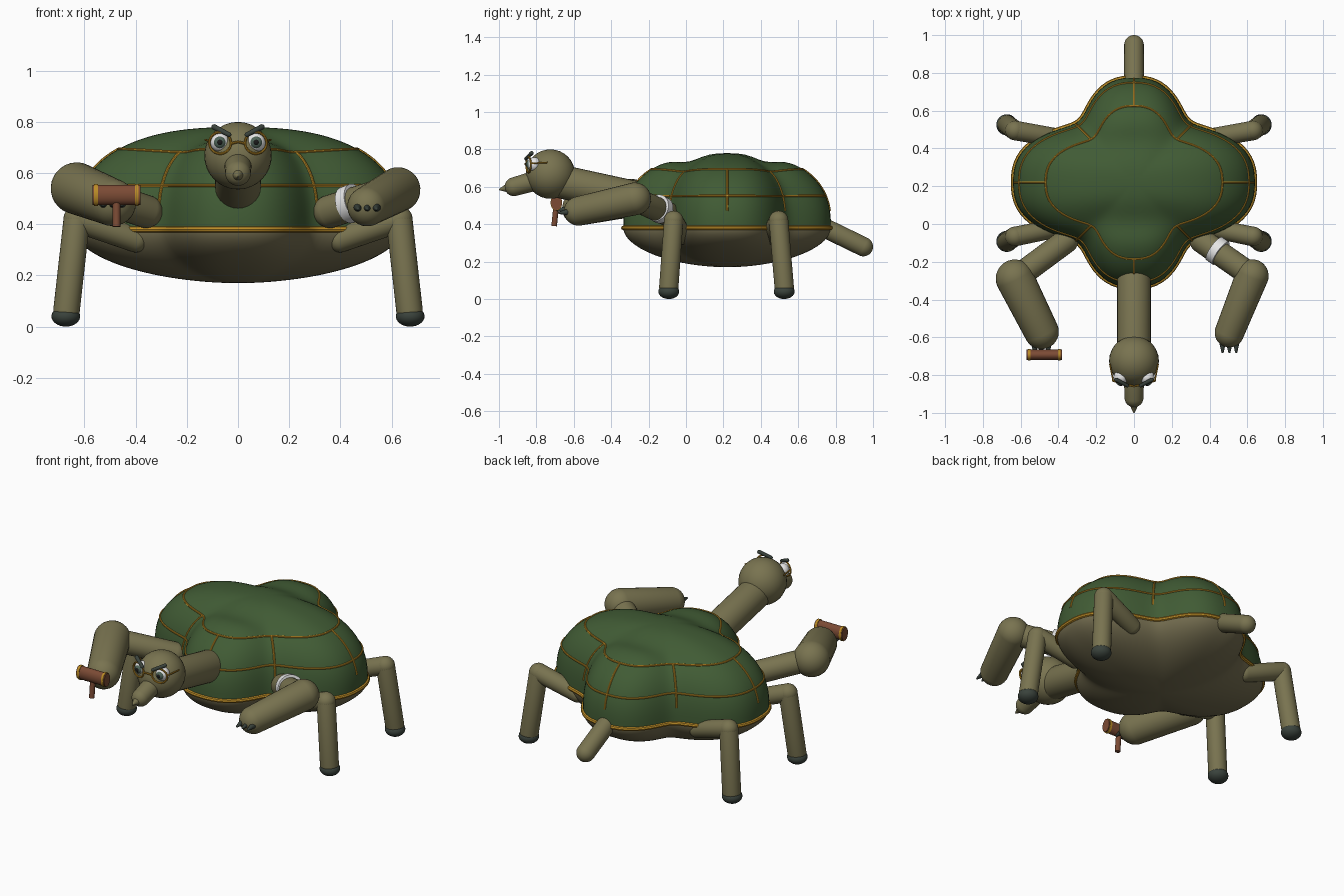
import bpy, bmesh
from math import sin, cos, pi
from mathutils import Vector, Matrix

if "Cube" in bpy.data.objects:
    bpy.data.objects.remove(bpy.data.objects["Cube"])


def material(name, color):
    m = bpy.data.materials.new(name)
    m.use_nodes = True
    m.diffuse_color = (*color, 1)
    m.node_tree.nodes["Principled BSDF"].inputs["Base Color"].default_value = (*color, 1)
    return m


GREEN = material("shell green", (0.052, 0.105, 0.035))
SKIN = material("olive skin", (0.19, 0.172, 0.08))
BELLY = material("belly tan", (0.165, 0.145, 0.075))
GOLD = material("gold", (0.5, 0.26, 0.02))
DARK = material("dark claw", (0.042, 0.055, 0.045))
BROWN = material("red brown", (0.2, 0.07, 0.035))
WHITE = material("white", (0.8, 0.8, 0.8))
IRIS = material("grey green iris", (0.08, 0.13, 0.1))
BLACK = material("black", (0.01, 0.01, 0.01))


def finish(name, bm, mat):
    mesh = bpy.data.meshes.new(name)
    bmesh.ops.recalc_face_normals(bm, faces=bm.faces[:])
    bm.to_mesh(mesh)
    bm.free()
    return add(name, mesh, mat)


def add(name, mesh, mat):
    mesh.materials.clear()
    mesh.materials.append(mat)
    obj = bpy.data.objects.new(name, mesh)
    bpy.context.collection.objects.link(obj)
    bpy.ops.object.select_all(action="DESELECT")
    obj.select_set(True)
    bpy.context.view_layer.objects.active = obj
    bpy.ops.object.shade_smooth_by_angle(angle=0.7)
    return obj


def limb(name, a, b, ra, rb, mat):
    """Round-ended limb from a to b."""
    a, b = Vector(a), Vector(b)
    turn = (b - a).to_track_quat("Z", "Y")
    bm = bmesh.new()
    bmesh.ops.create_uvsphere(bm, u_segments=28, v_segments=17, radius=1)
    for v in bm.verts:
        end, r = (b, rb) if v.co.z > 0 else (a, ra)
        v.co = end + turn @ (v.co * r)
    return finish(name, bm, mat)


def ball(name, center, size, mat):
    bm = bmesh.new()
    bmesh.ops.create_uvsphere(bm, u_segments=28, v_segments=16, radius=1)
    bmesh.ops.scale(bm, vec=size, verts=bm.verts)
    bmesh.ops.translate(bm, vec=center, verts=bm.verts)
    return finish(name, bm, mat)


def cone(name, a, b, ra, rb, mat, squash=1):
    """Flat-ended cylinder or cone from a to b."""
    a, b = Vector(a), Vector(b)
    bm = bmesh.new()
    bmesh.ops.create_cone(bm, cap_ends=True, segments=28, radius1=ra, radius2=rb,
                          depth=(b - a).length)
    turn = (b - a).to_track_quat("Z", "Y").to_matrix().to_4x4()
    bmesh.ops.transform(bm, matrix=Matrix.Translation((a + b) / 2) @ turn, verts=bm.verts)
    mid = (a + b) / 2
    for v in bm.verts:
        v.co.y = mid.y + (v.co.y - mid.y) * squash
    return finish(name, bm, mat)


def tube(name, points, radius, mat, closed=False):
    curve = bpy.data.curves.new(name, "CURVE")
    curve.dimensions = "3D"
    curve.bevel_depth = radius
    curve.bevel_resolution = 2
    spline = curve.splines.new("POLY")
    spline.points.add(len(points) - 1)
    for p, co in zip(spline.points, points):
        p.co = (*co, 1)
    spline.use_cyclic_u = closed
    helper = bpy.data.objects.new(name + " path", curve)
    bpy.context.collection.objects.link(helper)
    bpy.context.view_layer.update()
    deps = bpy.context.evaluated_depsgraph_get()
    mesh = bpy.data.meshes.new_from_object(helper.evaluated_get(deps))
    bpy.data.objects.remove(helper)
    return add(name, mesh, mat)


# Four-lobed body: a wide oval softly merged with a long oval
def oval(t, sx, sy, n=2.5):
    return (abs(cos(t) / sx) ** n + abs(sin(t) / sy) ** n) ** (-1 / n)


def outline(t):
    return (oval(t, 0.64, 0.325) ** 12 + oval(t, 0.305, 0.555) ** 12) ** (1 / 12)


def body_point(t, r, height, n):
    x, y = r * outline(t) * cos(t), r * outline(t) * sin(t)
    z = height * max(0, 1 - r ** n) ** (1 / n)
    if height > 0:  # shallow valleys between the middle hump and the end lobes
        z -= 0.032 * (2.718 ** -(((abs(y) - 0.21) / 0.09) ** 2 + (x / 0.3) ** 2)) * (1 - r ** 4)
    return Vector((x, y + 0.22, 0.38 + z))


def lobed_dome(name, height, n, mat, segments=120, rings=28):
    bm = bmesh.new()
    top = bm.verts.new(body_point(0, 0, height, n))
    last = None
    for i in range(1, rings + 1):
        r = sin(i / rings * pi / 2) ** (2 / n)
        ring = [bm.verts.new(body_point(2 * pi * j / segments, min(r, 1), height, n))
                for j in range(segments)]
        for j in range(segments):
            k = (j + 1) % segments
            if last:
                bm.faces.new((last[j], ring[j], ring[k], last[k]))
            else:
                bm.faces.new((top, ring[j], ring[k]))
        last = ring
    return finish(name, bm, mat)


lobed_dome("shell", 0.4, 2.5, GREEN)
lobed_dome("belly", -0.21, 1.9, BELLY)

# Gold rim and shell seams
STEPS = 120
for label, r, thick in (("rim", 1, 0.012), ("lower_seam", 0.95, 0.006), ("upper_seam", 0.73, 0.006)):
    tube("shell_" + label, [body_point(2 * pi * j / STEPS, r, 0.4, 2.5) for j in range(STEPS)],
         thick, GOLD, True)
for k in range(8):
    tube("shell_cross_seam", [body_point(k * pi / 4, 0.73 + 0.26 * (i / 12) ** 0.7, 0.4, 2.5)
                              for i in range(13)], 0.006, GOLD)

# Tail, neck, head and beak
limb("tail", (0, 0.68, 0.41), (0, 0.948, 0.28), 0.052, 0.052, SKIN)
limb("neck", (0, -0.22, 0.53), (0, -0.68, 0.63), 0.09, 0.09, SKIN)
ball("head", (0, -0.725, 0.668), (0.132, 0.132, 0.132), SKIN)
limb("snout", (0, -0.78, 0.64), (0, -0.92, 0.6), 0.055, 0.05, SKIN)
cone("beak", (0, -0.93, 0.598), (0, -1.0, 0.585), 0.036, 0.003, SKIN)

for side, s in (("left", 1), ("right", -1)):
    # Eyes, spectacles and brows
    ball(side + "_eye", (s * 0.07, -0.812, 0.72), (0.038, 0.038, 0.038), WHITE)
    ball(side + "_iris", (s * 0.071, -0.837, 0.72), (0.024, 0.018, 0.024), IRIS)
    ball(side + "_pupil", (s * 0.071, -0.849, 0.72), (0.012, 0.009, 0.012), BLACK)
    tube(side + "_lens_rim", [(s * 0.07 + 0.042 * cos(a * pi / 16), -0.842 + 0.012 * cos(a * pi / 16) * s,
                               0.718 + 0.042 * sin(a * pi / 16)) for a in range(32)], 0.005, GOLD, True)
    tube(side + "_spectacle_arm", [(s * 0.11, -0.83, 0.725), (s * 0.128, -0.74, 0.73)], 0.004, GOLD)
    limb(side + "_brow", (s * 0.035, -0.856, 0.75), (s * 0.093, -0.825, 0.78), 0.009, 0.011, DARK)

    # Walking legs
    for place, hip, knee, foot in (("front", -0.02, -0.066, -0.092), ("back", 0.455, 0.495, 0.525)):
        leg = side + "_" + place
        limb(leg + "_thigh", (s * 0.4, hip, 0.34), (s * 0.63, knee, 0.42), 0.05, 0.052, SKIN)
        limb(leg + "_shin", (s * 0.63, knee, 0.42), (s * 0.67, foot, 0.065), 0.052, 0.052, SKIN)
        ball(leg + "_foot", (s * 0.673, foot, 0.04), (0.056, 0.056, 0.04), DARK)

# Arms: the right one is stouter than the left
for side, s, thick, elbow, hand in (
        ("left", 1, 0.078, (0.625, -0.275, 0.535), (0.505, -0.575, 0.47)),
        ("right", -1, 0.092, (-0.63, -0.29, 0.54), (-0.49, -0.57, 0.485))):
    limb(side + "_upper_arm", (s * 0.36, -0.09, 0.45), elbow, 0.065, 0.065, SKIN)
    limb(side + "_forearm", elbow, hand, thick + 0.01, thick, SKIN)
    for i in (-1, 0, 1):
        x, y, z = hand[0] + i * 0.036, hand[1] - thick, hand[2] - 0.005
        limb(side + "_claw", (x, y + 0.02, z), (x, y - 0.025, z - 0.005), 0.017, 0.006, DARK)

# White band around the left upper arm
cone("arm_band", (0.425, -0.13, 0.475), (0.46, -0.155, 0.487), 0.074, 0.074, WHITE)

# Spectacle bridge
tube("spectacle_bridge", [(-0.03, -0.853, 0.715), (0, -0.86, 0.722), (0.03, -0.853, 0.715)], 0.005, GOLD)

# Mallet in the right hand
cone("mallet_head", (-0.568, -0.693, 0.515), (-0.382, -0.693, 0.515), 0.039, 0.039, BROWN, 0.72)
for x in (-0.555, -0.395):
    cone("mallet_band", (x - 0.007, -0.693, 0.515), (x + 0.007, -0.693, 0.515), 0.043, 0.043, GOLD, 0.72)
cone("mallet_handle", (-0.475, -0.705, 0.39), (-0.475, -0.693, 0.51), 0.015, 0.015, BROWN)
